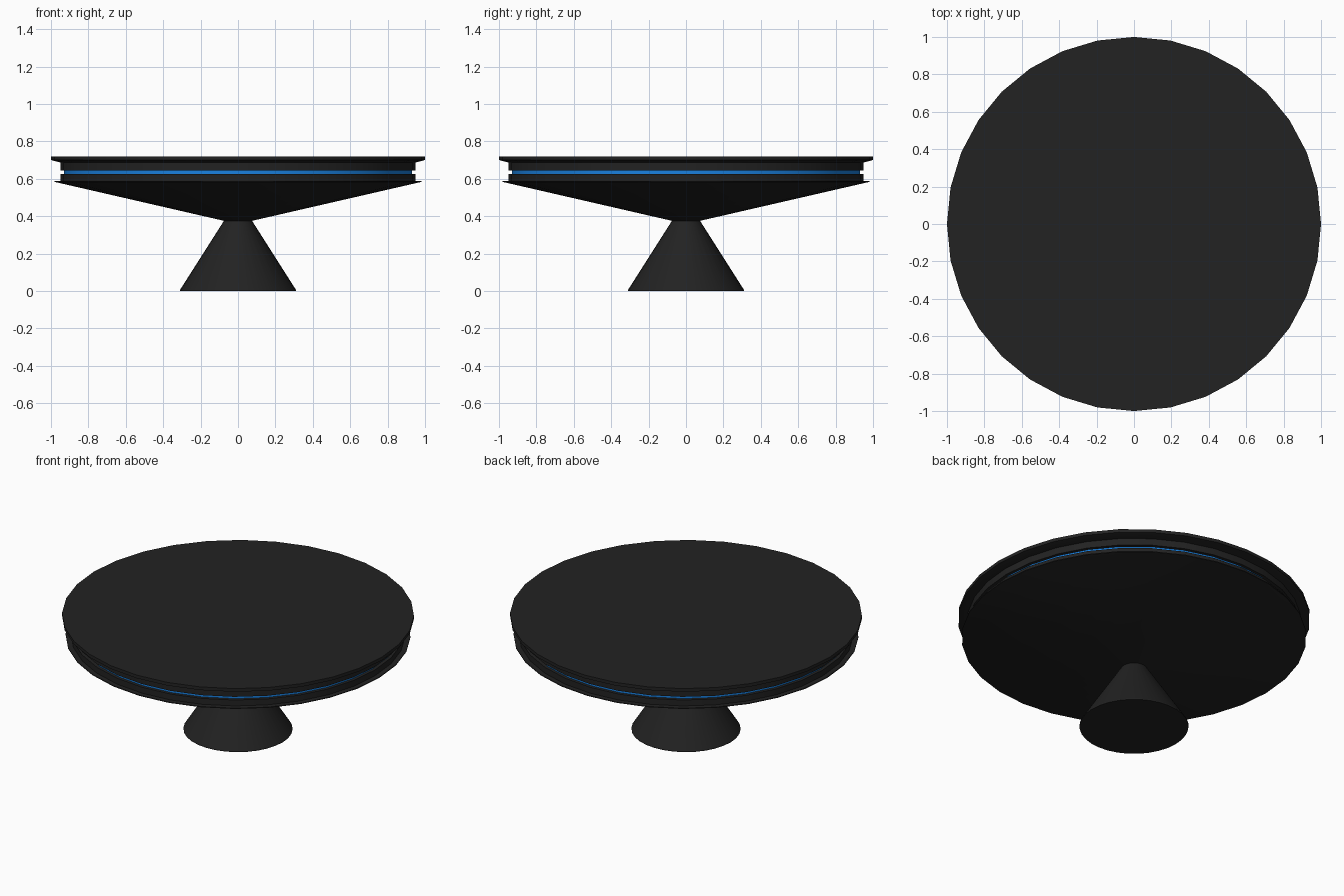
import bpy, bmesh, math

if "Cube" in bpy.data.objects:
    bpy.data.objects.remove(bpy.data.objects["Cube"])

SIDES = 32


def material(name, rgb):
    m = bpy.data.materials.new(name)
    m.diffuse_color = (*rgb, 1.0)
    m.use_nodes = True
    m.node_tree.nodes["Principled BSDF"].inputs["Base Color"].default_value = m.diffuse_color
    return m


charcoal = material("charcoal", (0.016, 0.016, 0.016))
blue = material("blue_glow", (0.01, 0.22, 0.75))


def lathe(name, profile, mat):
    """Closed solid of revolution from (radius, height) points, bottom to top."""
    bm = bmesh.new()
    rings = []
    for r, z in profile:
        rings.append([bm.verts.new((r * math.cos(2 * math.pi * i / SIDES),
                                    r * math.sin(2 * math.pi * i / SIDES), z))
                      for i in range(SIDES)])
    for a, b in zip(rings, rings[1:]):
        for i in range(SIDES):
            j = (i + 1) % SIDES
            bm.faces.new((a[i], a[j], b[j], b[i]))
    bm.faces.new(rings[0][::-1])
    bm.faces.new(rings[-1])
    bm.normal_update()
    mesh = bpy.data.meshes.new(name)
    bm.to_mesh(mesh)
    bm.free()
    mesh.materials.append(mat)
    ob = bpy.data.objects.new(name, mesh)
    bpy.context.collection.objects.link(ob)
    bpy.ops.object.select_all(action='DESELECT')
    ob.select_set(True)
    bpy.context.view_layer.objects.active = ob
    bpy.ops.object.shade_smooth_by_angle(angle=math.radians(30))
    return ob


# Conical foot and shallow bowl under the table top
lathe("foot", [(0.31, 0.0), (0.31, 0.006), (0.075, 0.375)], charcoal)
lathe("bowl", [(0.075, 0.375), (0.98, 0.583), (0.98, 0.588)], charcoal)
# Stacked bands with the recessed light strip between them
lathe("lower_band", [(0.95, 0.588), (0.95, 0.625)], charcoal)
lathe("light_strip", [(0.93, 0.625), (0.93, 0.645)], blue)
lathe("upper_band", [(0.95, 0.645), (0.95, 0.687)], charcoal)
# Table top with a bevelled underside
lathe("table_top", [(0.95, 0.687), (1.0, 0.70), (1.0, 0.72)], charcoal)
